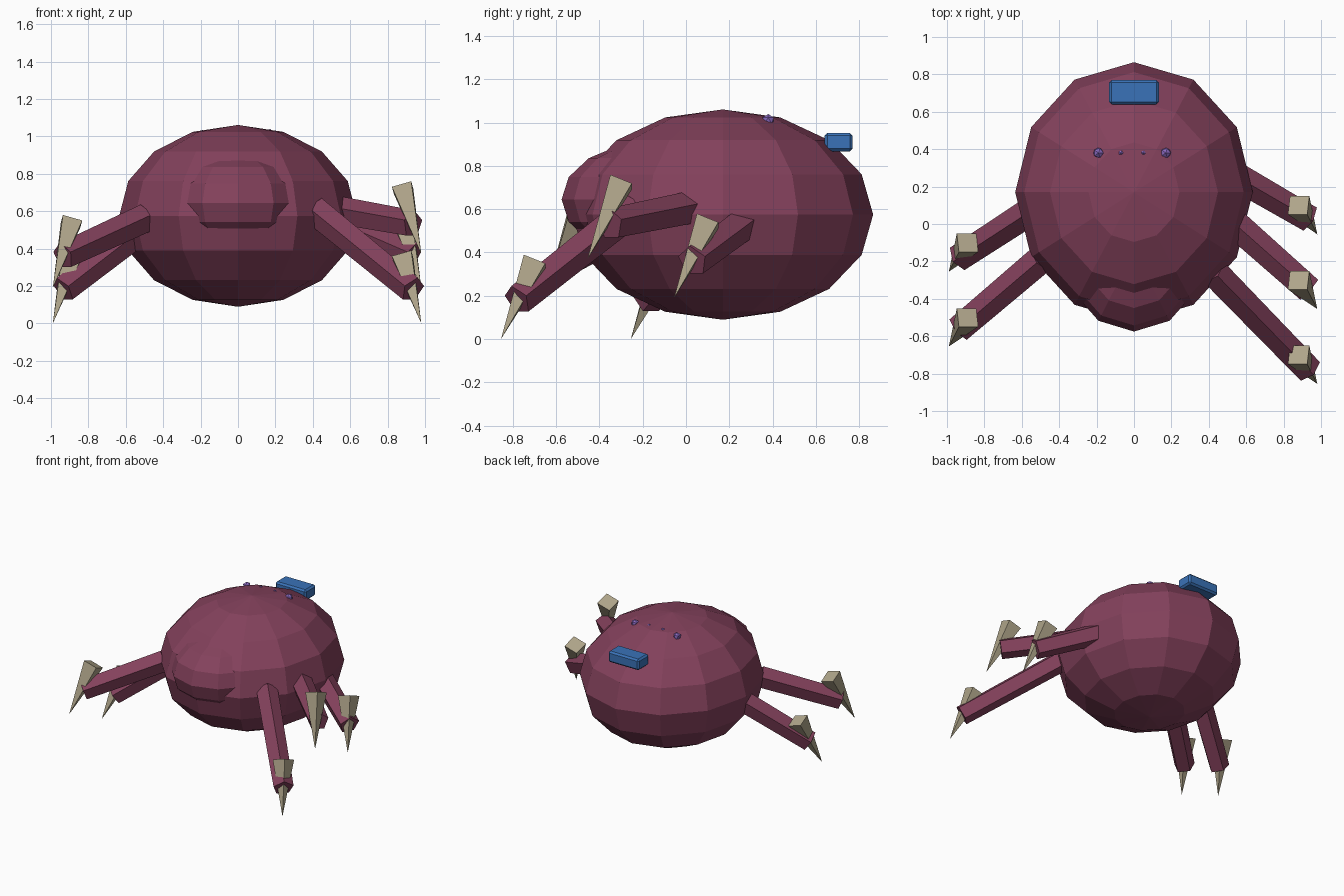
import bpy, bmesh, math
from mathutils import Vector, Matrix

if "Cube" in bpy.data.objects:
    bpy.data.objects.remove(bpy.data.objects["Cube"], do_unlink=True)


def material(name, rgb):
    mat = bpy.data.materials.new(name)
    mat.use_nodes = True
    mat.diffuse_color = (*rgb, 1)
    mat.node_tree.nodes["Principled BSDF"].inputs["Base Color"].default_value = (*rgb, 1)
    return mat


maroon = material("maroon_skin", (0.23, 0.053, 0.107))
bone = material("bone_claw", (0.43, 0.375, 0.255))
blue = material("blue_plate", (0.042, 0.17, 0.48))
purple = material("purple_gem", (0.25, 0.14, 0.52))


def finish(bm, name, mat):
    bmesh.ops.recalc_face_normals(bm, faces=bm.faces)
    mesh = bpy.data.meshes.new(name)
    bm.to_mesh(mesh)
    bm.free()
    mesh.materials.append(mat)
    obj = bpy.data.objects.new(name, mesh)
    bpy.context.collection.objects.link(obj)
    return obj


def ellipsoid(name, center, radii, mat):
    bm = bmesh.new()
    bmesh.ops.create_uvsphere(bm, u_segments=12, v_segments=8, radius=1)
    bmesh.ops.transform(bm, verts=bm.verts,
                        matrix=Matrix.Translation(center) @ Matrix.Diagonal((*radii, 1)))
    return finish(bm, name, mat)


def spike(name, start, end, r_start, r_end, sides, turn, hint, mat):
    """Flat-sided prism or cone; turn is the angle of the first corner from the hint direction."""
    start, end = Vector(start), Vector(end)
    axis = (end - start).normalized()
    side = axis.cross(Vector(hint)).normalized()
    up = side.cross(axis)
    bm = bmesh.new()
    rings = []
    for point, radius in ((start, r_start), (end, r_end)):
        angles = [turn + math.tau * i / sides for i in range(sides)]
        rings.append([bm.verts.new(point + radius * (up * math.cos(a) + side * math.sin(a)))
                      for a in angles])
    bm.faces.new(rings[0])
    bm.faces.new(rings[1])
    for i in range(sides):
        j = (i + 1) % sides
        bm.faces.new((rings[0][i], rings[0][j], rings[1][j], rings[1][i]))
    bmesh.ops.remove_doubles(bm, verts=bm.verts, dist=0.0001)
    return finish(bm, name, mat)


# Body and head
ellipsoid("body", (0, 0.17, 0.575), (0.635, 0.695, 0.486), maroon)
ellipsoid("head", (0, -0.145, 0.645), (0.38, 0.43, 0.27), maroon)

# Legs: hip, foot and claw tip
legs = {
    "left_front": ((0.42, -0.25, 0.60), (0.935, -0.78, 0.18), (0.98, -0.855, 0.0)),
    "left_middle": ((0.54, 0.0, 0.60), (0.935, -0.35, 0.53), (0.98, -0.455, 0.37)),
    "left_rear": ((0.52, 0.27, 0.54), (0.935, 0.03, 0.36), (0.98, -0.055, 0.19)),
    "right_front": ((-0.50, -0.19, 0.56), (-0.935, -0.56, 0.36), (-0.99, -0.655, 0.19)),
    "right_rear": ((-0.52, 0.09, 0.50), (-0.935, -0.18, 0.18), (-0.99, -0.255, 0.0)),
}
for name, (hip, foot, tip) in legs.items():
    spike(name + "_leg", hip, foot, 0.08, 0.075, 5, 0, (0, 0, 1), maroon)
    s = math.copysign(1, tip[0])
    top = Vector(tip) + Vector((-0.10 * s, 0.155, 0.355))
    spike(name + "_claw", top, tip, 0.076, 0, 4, math.pi / 4, (0, 1, 0), bone)

# Bevelled plate on the back
bm = bmesh.new()
bmesh.ops.create_cube(bm, size=1)
bmesh.ops.transform(bm, verts=bm.verts, matrix=Matrix.Translation((0, 0.705, 0.91))
                    @ Matrix.Diagonal((0.265, 0.13, 0.086, 1)))
plate = finish(bm, "back_plate", blue)
bevel = plate.modifiers.new("edge_bevel", "BEVEL")
bevel.width = 0.013
bevel.segments = 1

# Row of small gems sunk into the back
for i, (x, z, r) in enumerate(((-0.19, 1.005, 0.03), (-0.07, 1.022, 0.015),
                               (0.05, 1.022, 0.015), (0.17, 1.01, 0.03))):
    bm = bmesh.new()
    bmesh.ops.create_icosphere(bm, subdivisions=1, radius=r)
    bmesh.ops.translate(bm, verts=bm.verts, vec=(x, 0.38, z))
    finish(bm, f"back_gem_{i + 1}", purple)
